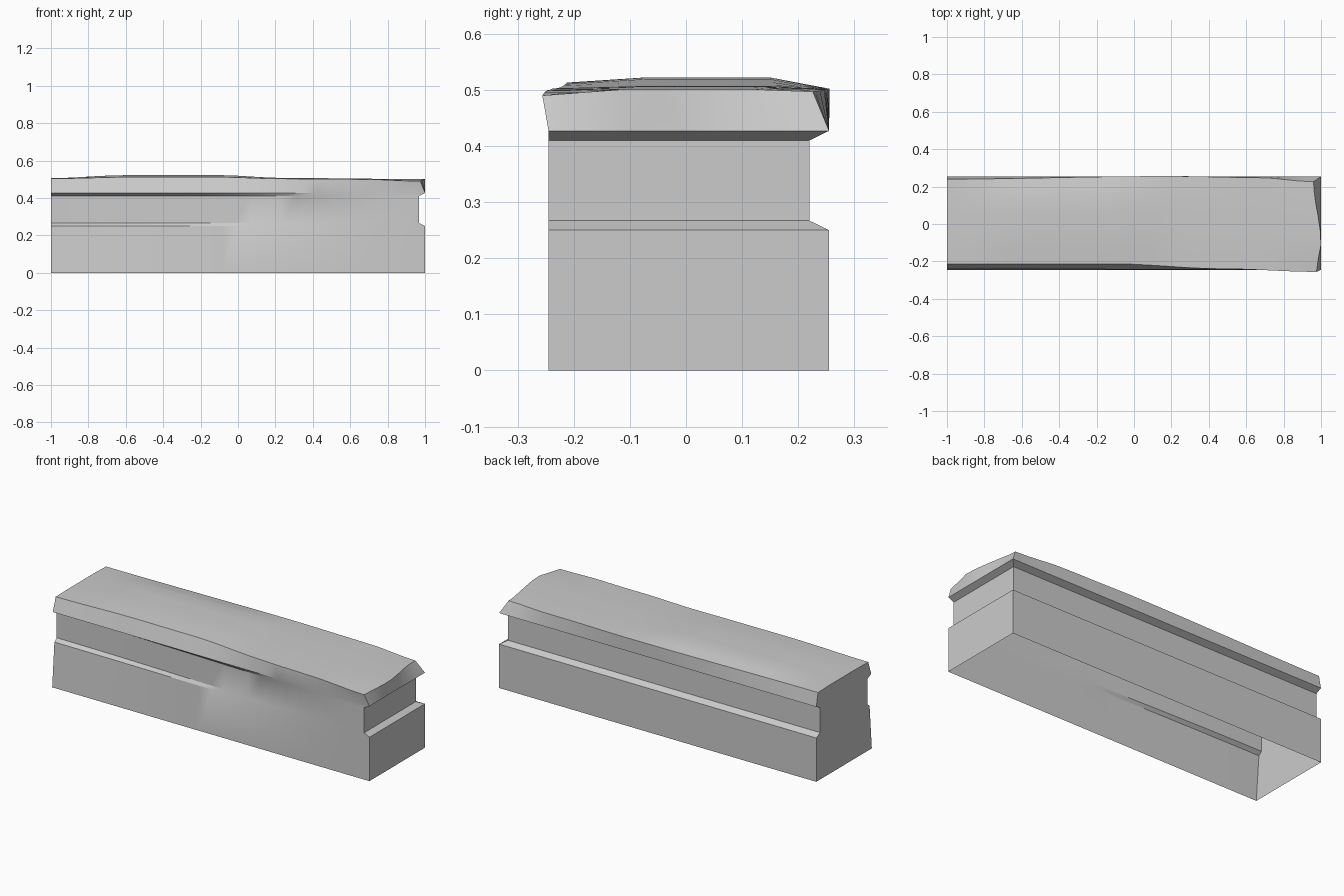
import bpy, bmesh

if "Cube" in bpy.data.objects:
    bpy.data.objects.remove(bpy.data.objects["Cube"])


def curve(x, knots):
    """Smooth interpolation through a few (x, value) knots."""
    if x <= knots[0][0]:
        return knots[0][1]
    for (a, va), (b, vb) in zip(knots, knots[1:]):
        if x <= b:
            f = (x - a) / (b - a)
            f = f * f * (3 - 2 * f)
            return va + (vb - va) * f
    return knots[-1][1]


NX = 24
T = [0, 0.15, 0.3, 0.45, 0.6, 0.78, 0.9, 1]   # front-to-back fractions

# Each level: height, front line y(x), back line y(x), right end x(t)
LEVELS = [
    (0.0, [(-1, -0.245)], [(-1, 0.255)], [(0, 1.0)]),                       # foot
    (0.25, [(-1, -0.225), (1, -0.245)], [(-1, 0.255)], [(0, 1.0)]),         # base top
    (0.267, [(-1, -0.205), (1, -0.245)], [(-1, 0.22)], [(0, 0.967)]),       # groove bottom
    (0.41, [(-1, -0.205), (1, -0.245)], [(-1, 0.22)], [(0, 0.967)]),        # groove top
    (0.427, [(-1, -0.24), (1, -0.245)], [(-1, 0.255)], [(0, 1.0)]),         # cap underside
    (None, [(-1, -0.213), (-0.1, -0.213), (0.5, -0.24), (1, -0.256)],       # cap lip
     [(-1, 0.24), (0.2, 0.256), (0.7, 0.248), (1, 0.226)],
     [(0, 0.975), (0.33, 1.0), (1, 0.96)]),
]
# Worn top surface heights
TOP_FRONT = [(-1, 0.504), (-0.5, 0.513), (-0.1, 0.512), (0.25, 0.503), (0.7, 0.5), (1, 0.49)]
TOP_MID = [(-1, 0.506), (-0.6, 0.522), (-0.1, 0.522), (0.25, 0.507), (1, 0.501)]
TOP_BACK = [(-1, 0.503), (0.6, 0.502), (1, 0.497)]


def point(level, i, t):
    z, front, back, right = LEVELS[level]
    s = i / NX
    u = -1 + 2 * s
    x = -1 + (curve(t, right) + 1) * s
    f, b = curve(u, front), curve(u, back)
    if z is None:
        m = curve(u, TOP_MID)
        if t < 0.3:
            z = curve(u, TOP_FRONT) + (m - curve(u, TOP_FRONT)) * t / 0.3
        elif t > 0.78:
            z = m + (curve(u, TOP_BACK) - m) * (t - 0.78) / 0.22
        else:
            z = m
    return (x, f + (b - f) * t, z)


# Perimeter order: front, right end, back, left end
n = len(T)
ring = ([(i, 0) for i in range(NX)] + [(NX, k) for k in range(n - 1)]
        + [(i, n - 1) for i in range(NX, 0, -1)] + [(0, k) for k in range(n - 1, 0, -1)])

bm = bmesh.new()
# Worn top slab surface
grid = {(i, k): bm.verts.new(point(5, i, T[k])) for i in range(NX + 1) for k in range(n)}
for i in range(NX):
    for k in range(n - 1):
        bm.faces.new([grid[i, k], grid[i + 1, k], grid[i + 1, k + 1], grid[i, k + 1]])
# Moulded walls, open underneath
rows = [[bm.verts.new(point(lv, i, T[k])) for i, k in ring] for lv in range(5)]
rows.append([grid[p] for p in ring])
for lo, hi in zip(rows, rows[1:]):
    for j in range(len(ring)):
        j2 = (j + 1) % len(ring)
        bm.faces.new([lo[j], lo[j2], hi[j2], hi[j]])

mesh = bpy.data.meshes.new("stone_ledge")
bm.to_mesh(mesh)
bm.free()
ledge = bpy.data.objects.new("stone_ledge", mesh)
bpy.context.collection.objects.link(ledge)
bpy.context.view_layer.objects.active = ledge
ledge.select_set(True)
bpy.ops.object.shade_smooth_by_angle(angle=0.45)
